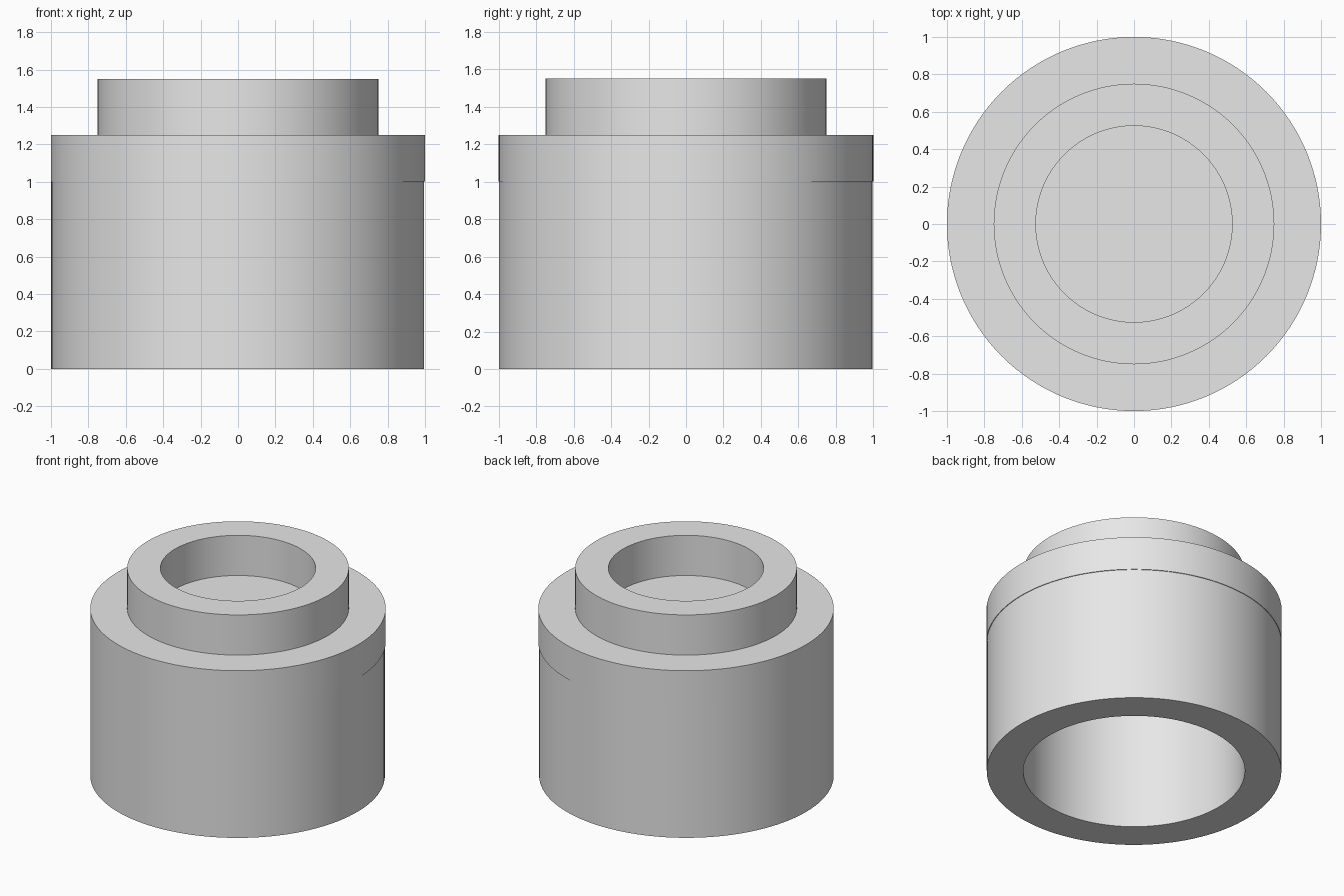
import bpy
import bmesh
import math

SIDES = 128

if "Cube" in bpy.data.objects:
    bpy.data.objects.remove(bpy.data.objects["Cube"], do_unlink=True)

grey = bpy.data.materials.new("light grey")
grey.use_nodes = True
grey.diffuse_color = (0.8, 0.8, 0.8, 1)
grey.node_tree.nodes["Principled BSDF"].inputs["Base Color"].default_value = (0.8, 0.8, 0.8, 1)


def ring(name, outer, inner, bottom, top, offset=0.0):
    """Turned part: a tube, or a solid disc when inner is zero."""
    bm = bmesh.new()

    def circle(radius, z):
        return [bm.verts.new((radius * math.cos(i * math.tau / SIDES),
                              radius * math.sin(i * math.tau / SIDES), z))
                for i in range(SIDES)]

    loops = [circle(outer, bottom), circle(outer, top)]
    if inner:
        loops += [circle(inner, top), circle(inner, bottom)]
        pairs = zip(loops, loops[1:] + loops[:1])
    else:
        pairs = [(loops[0], loops[1])]
        bm.faces.new(loops[0][::-1])
        bm.faces.new(loops[1])
    for a, b in pairs:
        for i in range(SIDES):
            j = (i + 1) % SIDES
            bm.faces.new((a[i], a[j], b[j], b[i]))
    bmesh.ops.recalc_face_normals(bm, faces=bm.faces)

    mesh = bpy.data.meshes.new(name)
    bm.to_mesh(mesh)
    bm.free()
    mesh.materials.append(grey)
    obj = bpy.data.objects.new(name, mesh)
    obj.location = (offset, offset, 0)
    bpy.context.collection.objects.link(obj)
    bpy.ops.object.select_all(action="DESELECT")
    obj.select_set(True)
    bpy.context.view_layer.objects.active = obj
    bpy.ops.object.shade_smooth_by_angle(angle=math.radians(30))
    return obj


# Hollow body, open underneath
ring("body_sleeve", 0.997, 0.75, 0.0, 1.0, offset=-0.002)
# Solid plate closing the sleeve
ring("shoulder_plate", 1.0, 0.0, 1.0, 1.25)
# Narrower collar around the shallow top recess
ring("top_collar", 0.75, 0.525, 1.25, 1.55)
